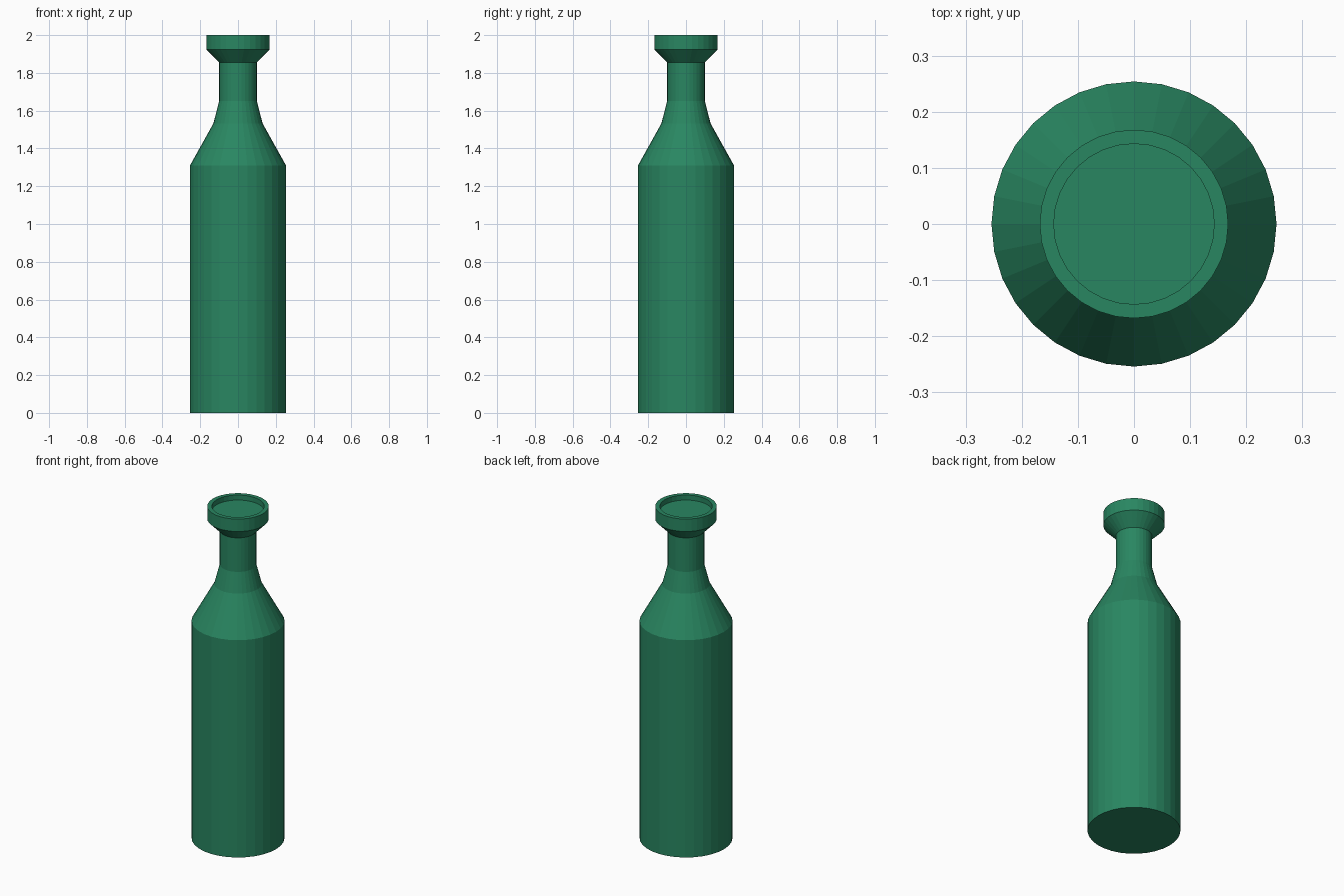
import bpy
import bmesh
from math import cos, sin, tau

if "Cube" in bpy.data.objects:
    bpy.data.objects.remove(bpy.data.objects["Cube"])

SIDES = 32

# Outline (radius, height): base, body, shoulder, neck, flared lip, recessed mouth
PROFILE = [
    (0.254, 0.0), (0.254, 1.31), (0.13, 1.533), (0.1, 1.65), (0.1, 1.855),
    (0.168, 1.925), (0.168, 2.0), (0.143, 2.0), (0.143, 1.97),
]


def lathe(name, profile, sides):
    bm = bmesh.new()
    rings = [[bm.verts.new((r * cos(tau * i / sides), r * sin(tau * i / sides), z))
              for i in range(sides)] for r, z in profile]
    for low, high in zip(rings, rings[1:]):
        for i in range(sides):
            j = (i + 1) % sides
            bm.faces.new((low[i], low[j], high[j], high[i]))
    # Flat base and mouth floor
    bm.faces.new(rings[0][::-1])
    bm.faces.new(rings[-1])
    mesh = bpy.data.meshes.new(name)
    bm.to_mesh(mesh)
    bm.free()
    obj = bpy.data.objects.new(name, mesh)
    bpy.context.collection.objects.link(obj)
    return obj


# Green glass bottle
bottle = lathe("bottle", PROFILE, SIDES)
glass = bpy.data.materials.new("green_glass")
glass.diffuse_color = (0.022, 0.24, 0.12, 1.0)
glass.use_nodes = True
glass.node_tree.nodes["Principled BSDF"].inputs["Base Color"].default_value = glass.diffuse_color
bottle.data.materials.append(glass)
